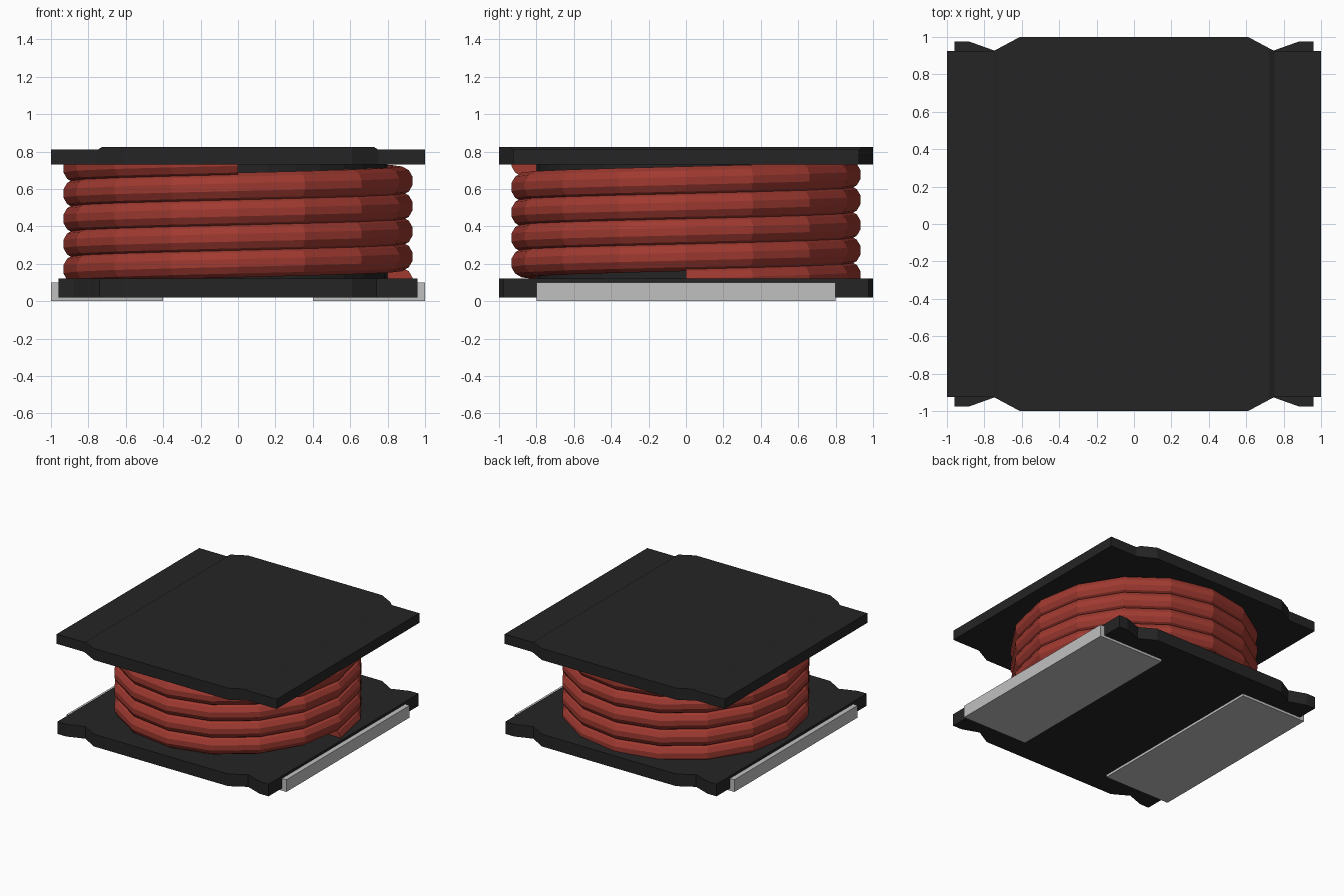
import bpy, bmesh, math

cube = bpy.data.objects.get("Cube")
if cube:
    bpy.data.objects.remove(cube, do_unlink=True)


def material(name, rgb):
    m = bpy.data.materials.new(name)
    m.use_nodes = True
    m.diffuse_color = (*rgb, 1)
    m.node_tree.nodes["Principled BSDF"].inputs["Base Color"].default_value = (*rgb, 1)
    return m


BLACK = material("black ferrite", (0.018, 0.018, 0.018))
RED = material("red copper enamel", (0.35, 0.042, 0.03))
GREY = material("grey tin", (0.53, 0.53, 0.53))


def finish(bm, name, mat):
    bmesh.ops.recalc_face_normals(bm, faces=bm.faces[:])
    me = bpy.data.meshes.new(name)
    bm.to_mesh(me)
    bm.free()
    me.materials.append(mat)
    ob = bpy.data.objects.new(name, me)
    bpy.context.collection.objects.link(ob)
    return ob


def prism(outline, z0, z1):
    """Extrude a closed xy outline from z0 to z1."""
    bm = bmesh.new()
    face = bm.faces.new([bm.verts.new((x, y, z0)) for x, y in outline])
    new = bmesh.ops.extrude_face_region(bm, geom=[face])["geom"]
    verts = [g for g in new if isinstance(g, bmesh.types.BMVert)]
    bmesh.ops.translate(bm, verts=verts, vec=(0, 0, z1 - z0))
    return bm


def four_way(quarter):
    """Mirror a quarter outline (centre to corner) into all four quadrants."""
    right = quarter + [(x, -y) for x, y in reversed(quarter)]
    return right + [(-x, y) for x, y in reversed(right)]


# Top flange: straight side wings that sit slightly lower than the centre
bm = prism(four_way([(0.61, 1.0), (0.75, 0.925), (1.0, 0.925)]), 0.73, 0.825)
for x in (-0.75, -0.725, 0.725, 0.75):
    bmesh.ops.bisect_plane(bm, geom=bm.verts[:] + bm.edges[:] + bm.faces[:],
                           plane_co=(x, 0, 0), plane_no=(1, 0, 0), dist=0.0001)
for v in bm.verts:
    if v.co.z > 0.8 and abs(v.co.x) > 0.74:
        v.co.z = 0.81
finish(bm, "top_flange", BLACK)

# Bottom flange: notched edges and flared corners
bm = prism(four_way([(0.61, 1.0), (0.74, 0.925), (0.88, 0.975), (0.96, 0.975)]), 0.02, 0.12)
finish(bm, "bottom_flange", BLACK)

# Core post hidden inside the winding
bm = bmesh.new()
bmesh.ops.create_cone(bm, cap_ends=True, segments=32, radius1=0.8, radius2=0.8, depth=0.66)
bmesh.ops.translate(bm, verts=bm.verts[:], vec=(0, 0, 0.43))
finish(bm, "core_post", BLACK)

# Wire winding: round wire swept up a right-handed helix
STEPS, SIDES, TURNS = 16, 12, 4.75
PITCH, WIRE, RADIUS, START = 0.135, 0.08, 0.857, 0.103
bm = bmesh.new()
rings = []
for i in range(int(STEPS * TURNS) + 1):
    a = math.tau * i / STEPS
    ring = []
    for j in range(SIDES):
        b = math.tau * (j + 0.5) / SIDES
        r = RADIUS + WIRE * math.cos(b)
        z = START + PITCH * i / STEPS + WIRE * math.sin(b)
        ring.append(bm.verts.new((r * math.cos(a), r * math.sin(a), z)))
    rings.append(ring)
for low, high in zip(rings, rings[1:]):
    for j in range(SIDES):
        k = (j + 1) % SIDES
        bm.faces.new((low[j], low[k], high[k], high[j]))
bm.faces.new(rings[0])
bm.faces.new(rings[-1])
finish(bm, "wire_winding", RED)

# L-shaped terminals: a pad under the flange with an upturned outer lip
for side, name in ((1, "left_terminal"), (-1, "right_terminal")):
    profile = [(0.4, 0), (1.0, 0), (1.0, 0.1), (0.96, 0.1), (0.96, 0.02), (0.4, 0.02)]
    bm = bmesh.new()
    face = bm.faces.new([bm.verts.new((side * x, -0.8, z)) for x, z in profile])
    new = bmesh.ops.extrude_face_region(bm, geom=[face])["geom"]
    bmesh.ops.translate(bm, verts=[g for g in new if isinstance(g, bmesh.types.BMVert)],
                        vec=(0, 1.6, 0))
    finish(bm, name, GREY)
